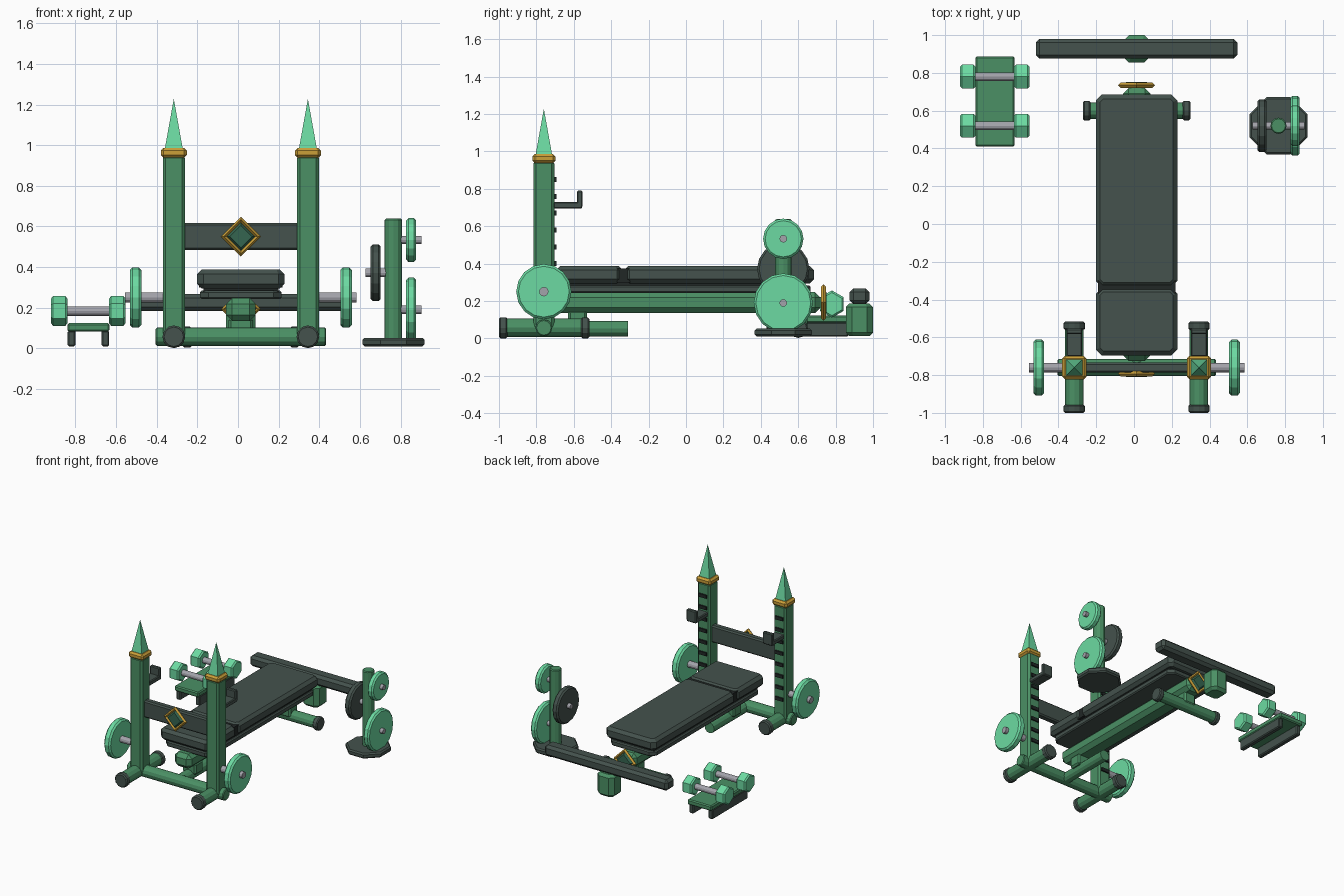
import bpy, bmesh, math
from mathutils import Vector

old = bpy.data.objects.get("Cube")
if old:
    bpy.data.objects.remove(old, do_unlink=True)


def material(name, r, g, b):
    m = bpy.data.materials.new(name)
    m.use_nodes = True
    m.diffuse_color = (r, g, b, 1)
    m.node_tree.nodes["Principled BSDF"].inputs["Base Color"].default_value = (r, g, b, 1)
    return m


GREEN = material("mid green", 0.07, 0.28, 0.13)
MINT = material("mint green", 0.15, 0.70, 0.36)
SLATE = material("dark slate", 0.058, 0.085, 0.074)
GOLD = material("gold", 0.60, 0.35, 0.04)
STEEL = material("grey steel", 0.37, 0.37, 0.41)
BLACK = material("near black", 0.015, 0.02, 0.019)
GEM = material("deep green", 0.035, 0.13, 0.08)

MID = 0.014          # middle plane of the bench
POSTS = (-0.316, 0.344)
RACK_Y = -0.76


def finish(name, bm, mat):
    bmesh.ops.recalc_face_normals(bm, faces=bm.faces[:])
    mesh = bpy.data.meshes.new(name)
    bm.to_mesh(mesh)
    bm.free()
    mesh.materials.append(mat)
    ob = bpy.data.objects.new(name, mesh)
    bpy.context.collection.objects.link(ob)
    return ob


def box(name, x, y, z, mat, bevel=0.0, corner=0.0):
    """Box from three (low, high) ranges; corner chamfers the upright edges first."""
    bm = bmesh.new()
    bmesh.ops.create_cube(bm, size=1)
    for v in bm.verts:
        v.co = [(a + b) / 2 + c * (b - a) for (a, b), c in zip((x, y, z), v.co)]
    if corner:
        upright = [e for e in bm.edges
                   if abs(e.verts[0].co.z - e.verts[1].co.z) > 0.001]
        bmesh.ops.bevel(bm, geom=upright, offset=corner, segments=1, affect='EDGES')
    if bevel:
        edges = [e for e in bm.edges if not corner
                 or abs(e.verts[0].co.z - e.verts[1].co.z) < 0.001]
        bmesh.ops.bevel(bm, geom=edges, offset=bevel, segments=1, affect='EDGES')
    return finish(name, bm, mat)


def prism(name, start, end, r, n, mat, r2=None, turn=0.0, bevel=0.0):
    """Round bar, disc or cone between two points on one axis."""
    start, end = Vector(start), Vector(end)
    d = (end - start).normalized()
    u = Vector((1, 0, 0)) if abs(d.z) > 0.5 else Vector((0, 0, 1))
    w = d.cross(u)
    bm = bmesh.new()
    rings = []
    for p, rad in ((start, r), (end, r if r2 is None else r2)):
        angles = [2 * math.pi * i / n + turn for i in range(n)]
        rings.append([bm.verts.new(p + rad * (math.cos(a) * u + math.sin(a) * w))
                      for a in angles])
    lo, hi = rings
    for i in range(n):
        j = (i + 1) % n
        bm.faces.new((lo[i], lo[j], hi[j], hi[i]))
    caps = [bm.faces.new(lo), bm.faces.new(hi)]
    if bevel:
        rims = [e for f in caps for e in f.edges]
        bmesh.ops.bevel(bm, geom=rims, offset=bevel, segments=1, affect='EDGES')
    if r2 == 0:
        bmesh.ops.remove_doubles(bm, verts=bm.verts[:], dist=0.0001)
    return finish(name, bm, mat)


def along_x(name, x0, x1, y, z, r, n, mat, **kw):
    return prism(name, (x0, y, z), (x1, y, z), r, n, mat, **kw)


def along_y(name, x, y0, y1, z, r, n, mat, **kw):
    return prism(name, (x, y0, z), (x, y1, z), r, n, mat, **kw)


def emblem(name, y, z, side):
    """Gold diamond frame with a faceted gem facing the given y side."""
    bpy.ops.mesh.primitive_torus_add(
        major_segments=4, minor_segments=4, major_radius=0.084, minor_radius=0.014,
        location=(MID, y, z), rotation=(math.pi / 2, 0, 0))
    frame = bpy.context.object
    frame.name = name + "_frame"
    frame.data.materials.append(GOLD)
    along_y(name + "_gem", MID, y - side * 0.008, y + side * 0.016, z, 0.076, 4, GEM, r2=0.055)


# Rack: uprights, spires, feet, hooks and storage plates
for px, side, label in ((POSTS[0], -1, "right"), (POSTS[1], 1, "left")):
    box(label + "_upright", (px - 0.054, px + 0.054), (RACK_Y - 0.056, RACK_Y + 0.056),
        (0.05, 0.95), GREEN, 0.014)
    box(label + "_collar", (px - 0.064, px + 0.064), (RACK_Y - 0.062, RACK_Y + 0.062),
        (0.937, 0.987), GOLD, 0.014)
    prism(label + "_spire", (px, RACK_Y, 0.98), (px, RACK_Y, 1.228), 0.063, 4, MINT,
          r2=0, turn=math.pi / 4)
    along_y(label + "_foot_tube", px, -0.99, -0.53, 0.058, 0.049, 12, GREEN)
    for y0, end in ((-1.0, "front"), (-0.562, "rear")):
        along_y(label + "_" + end + "_foot_cap", px, y0, y0 + 0.045, 0.057, 0.056, 12,
                SLATE, bevel=0.008)
    for i in range(8):
        z = 0.85 - i * 0.09
        box(label + "_upright_slot", (px - 0.034, px + 0.034),
            (RACK_Y + 0.05, RACK_Y + 0.067), (z - 0.013, z + 0.013), BLACK)
    box(label + "_hook_arm", (px - 0.042, px + 0.042), (-0.71, -0.555), (0.695, 0.73),
        SLATE, 0.006)
    box(label + "_hook_lip", (px - 0.042, px + 0.042), (-0.583, -0.554), (0.70, 0.79),
        SLATE, 0.006)
    along_x(label + "_storage_peg", px + side * 0.04, px + side * 0.24, RACK_Y, 0.25,
            0.025, 12, STEEL)
    along_x(label + "_storage_plate", px + side * 0.16, px + side * 0.216, RACK_Y, 0.25,
            0.148, 16, MINT, bevel=0.012)

along_x("rack_base_tube", -0.405, 0.433, RACK_Y, 0.057, 0.045, 12, GREEN, bevel=0.006)
box("rack_crossbeam", (-0.27, 0.30), (-0.787, -0.733), (0.485, 0.617), SLATE, 0.01)
emblem("rack_emblem", -0.793, 0.55, -1)

# Bench: spine, board, pads and legs
along_y("bench_link_tube", MID, RACK_Y, -0.31, 0.052, 0.041, 12, GREEN)
box("bench_spine", (MID - 0.073, MID + 0.073), (-0.725, 0.72), (0.135, 0.248), GREEN, 0.03)
box("bench_front_leg", (MID - 0.06, MID + 0.06), (-0.63, -0.53), (0.06, 0.15), GREEN, 0.012)
box("bench_board", (MID - 0.20, MID + 0.20), (-0.665, 0.665), (0.242, 0.284), SLATE,
    0.008, corner=0.04)
box("bench_pad_core", (MID - 0.185, MID + 0.185), (-0.64, 0.64), (0.275, 0.31), BLACK)
box("head_pad", (MID - 0.215, MID + 0.215), (-0.695, -0.338), (0.295, 0.387), SLATE,
    0.022, corner=0.03)
box("main_pad", (MID - 0.215, MID + 0.215), (-0.332, 0.685), (0.295, 0.387), SLATE,
    0.022, corner=0.03)
box("pad_seam", (MID - 0.205, MID + 0.205), (-0.37, -0.30), (0.30, 0.375), BLACK)
box("bench_rear_leg", (MID - 0.05, MID + 0.05), (0.55, 0.65), (0.055, 0.15), GREEN, 0.012)
along_x("bench_rear_foot", -0.255, 0.283, 0.60, 0.057, 0.043, 12, GREEN)
for x0, label in ((-0.27, "right"), (0.258, "left")):
    along_x(label + "_bench_foot_cap", x0, x0 + 0.04, 0.60, 0.055, 0.052, 12, SLATE,
            bevel=0.007)
emblem("bench_emblem", 0.735, 0.193, 1)

# Balance beam on its block behind the bench
box("balance_beam", (-0.52, 0.548), (0.875, 0.98), (0.183, 0.268), SLATE, 0.02)
box("balance_block", (MID - 0.073, MID + 0.073), (0.855, 1.0), (0.012, 0.188), GREEN,
    0.02, corner=0.032)

# Dumbbells on their low stand
box("dumbbell_stand_top", (-0.84, -0.632), (0.41, 0.888), (0.083, 0.124), GREEN, 0.008)
for x0 in (-0.838, -0.672):
    box("dumbbell_stand_rail", (x0, x0 + 0.038), (0.43, 0.868), (0.01, 0.088), SLATE, 0.007)
for y in (0.52, 0.78):
    along_x("dumbbell_handle", -0.86, -0.61, y, 0.183, 0.023, 12, STEEL)
    for x0 in (-0.92, -0.634):
        along_x("dumbbell_head", x0, x0 + 0.08, y, 0.184, 0.073, 6, MINT, bevel=0.01)

# Plate tree
TX, TY = 0.765, 0.52
prism("plate_tree_base", (TX, TY, 0.01), (TX, TY, 0.052), 0.165, 8, SLATE,
      turn=math.pi / 8, bevel=0.01)
prism("plate_tree_post", (TX, TY, 0.04), (TX, TY, 0.638), 0.043, 12, GREEN, bevel=0.006)
for side, z, r, mat in ((1, 0.19, 0.158, MINT), (1, 0.533, 0.108, MINT),
                        (-1, 0.372, 0.14, SLATE)):
    along_x("plate_tree_peg", TX, TX + side * 0.138, TY, z, 0.02, 12, STEEL)
    along_x("plate_tree_plate", TX + side * 0.063, TX + side * 0.112, TY, z, r, 16, mat,
            bevel=0.011)
